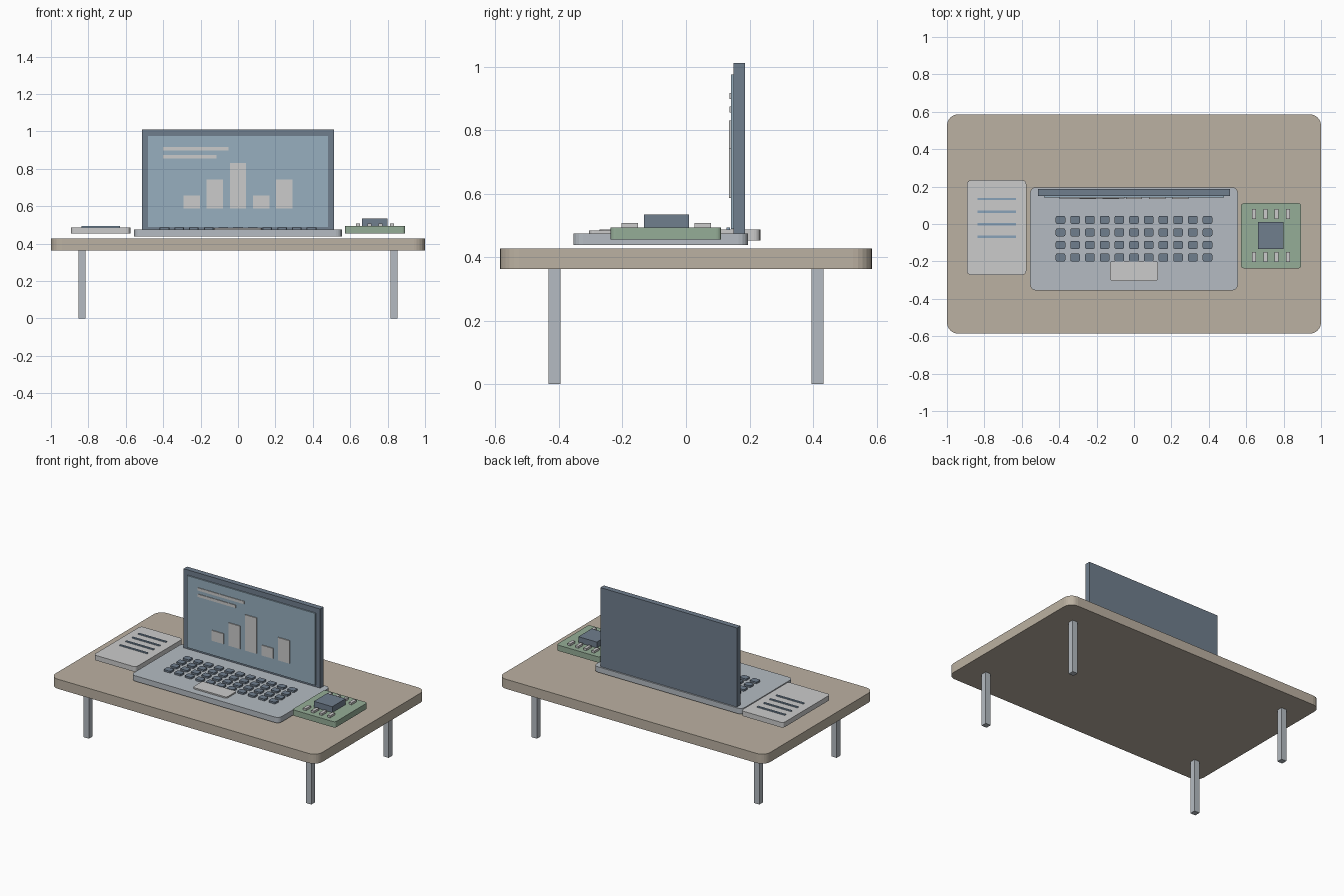
import bpy, bmesh
from math import sin, cos, pi

if "Cube" in bpy.data.objects:
    bpy.data.objects.remove(bpy.data.objects["Cube"])


def material(name, rgb):
    m = bpy.data.materials.new(name)
    m.diffuse_color = (*rgb, 1)
    m.use_nodes = True
    m.node_tree.nodes["Principled BSDF"].inputs["Base Color"].default_value = m.diffuse_color
    return m


wood = material("wood", (0.50, 0.44, 0.36))
metal = material("metal", (0.46, 0.50, 0.54))
dark = material("dark", (0.16, 0.21, 0.27))
glass = material("glass", (0.31, 0.43, 0.52))
light = material("light", (0.62, 0.61, 0.60))
green = material("green", (0.30, 0.42, 0.31))
ink = material("ink", (0.25, 0.36, 0.48))


def slabs(name, boxes, mat, r=0.0, seg=4):
    """One object from upright slabs (x0, x1, y0, y1, z0, z1) with rounded plan corners."""
    bm = bmesh.new()
    for x0, x1, y0, y1, z0, z1 in boxes:
        pts = []
        corners = ((x1 - r, y1 - r), (x0 + r, y1 - r), (x0 + r, y0 + r), (x1 - r, y0 + r))
        for q, (cx, cy) in enumerate(corners):
            for i in range(seg + 1 if r else 1):
                a = (q + i / seg) * pi / 2
                pts.append((cx + r * cos(a), cy + r * sin(a)))
        low = [bm.verts.new((x, y, z0)) for x, y in pts]
        top = [bm.verts.new((x, y, z1)) for x, y in pts]
        bm.faces.new(top)
        bm.faces.new(low[::-1])
        n = len(pts)
        for i in range(n):
            j = (i + 1) % n
            bm.faces.new((low[i], low[j], top[j], top[i]))
    me = bpy.data.meshes.new(name)
    bm.to_mesh(me)
    bm.free()
    me.materials.append(mat)
    ob = bpy.data.objects.new(name, me)
    bpy.context.collection.objects.link(ob)
    return ob


def around(cx, cy, w, d, z0, z1):
    return (cx - w / 2, cx + w / 2, cy - d / 2, cy + d / 2, z0, z1)


# Table
slabs("tabletop", [(-1, 1, -0.586, 0.586, 0.363, 0.428)], wood, 0.06, 6)
for sx, side in ((-1, "left"), (1, "right")):
    for sy, end in ((-1, "front"), (1, "back")):
        slabs(f"{end}_{side}_leg", [around(sx * 0.834, sy * 0.414, 0.039, 0.039, 0, 0.364)], metal)

# Laptop base, keys and trackpad
slabs("laptop_base", [(-0.555, 0.555, -0.355, 0.196, 0.438, 0.475)], metal, 0.03)
slabs("keys", [around((c - 5) * 0.0786, 0.022 - row * 0.067, 0.051, 0.043, 0.474, 0.487)
               for row in range(4) for c in range(11)], dark, 0.008, 2)
slabs("trackpad", [(-0.128, 0.128, -0.305, -0.198, 0.474, 0.484)], light, 0.015)

# Laptop screen with chart
slabs("screen_lid", [(-0.512, 0.512, 0.149, 0.186, 0.475, 1.011)], dark)
slabs("display", [(-0.48, 0.48, 0.141, 0.150, 0.488, 0.976)], glass)
slabs("chart_bars", [around((i - 2) * 0.124, 0.1385, 0.087, 0.007, 0.587, 0.587 + h)
                     for i, h in enumerate((0.07, 0.155, 0.243, 0.07, 0.155))], light)
slabs("heading_lines", [(-0.40, -0.05, 0.137, 0.142, 0.898, 0.917),
                        (-0.40, -0.115, 0.137, 0.142, 0.855, 0.874)], light)

# Notepad with ruled lines
slabs("notepad", [(-0.893, -0.576, -0.272, 0.234, 0.453, 0.487)], light, 0.02)
slabs("notepad_lines", [around(-0.734, 0.133 - i * 0.067, 0.208, 0.012, 0.486, 0.493)
                        for i in range(4)], ink)

# Circuit board with chip and pins
slabs("circuit_board", [(0.572, 0.894, -0.237, 0.111, 0.455, 0.494)], green, 0.015)
slabs("chip", [(0.662, 0.800, -0.133, 0.010, 0.493, 0.534)], dark)
slabs("pins", [around(0.642 + i * 0.0603, y, 0.021, 0.053, 0.493, 0.508)
               for i in range(4) for y in (0.053, -0.177)], light)
